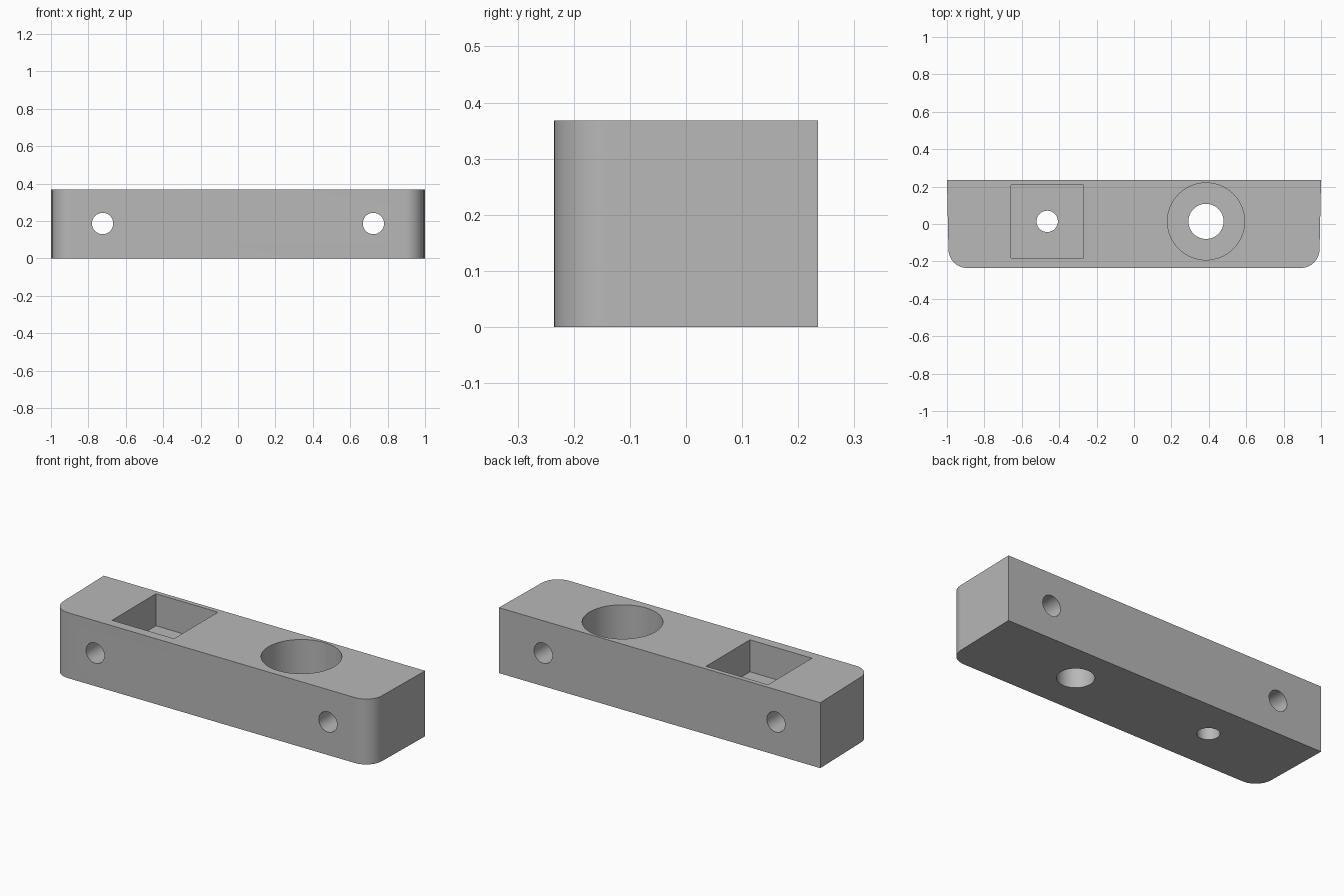
import bpy, bmesh, math
from mathutils import Vector

if "Cube" in bpy.data.objects:
    bpy.data.objects.remove(bpy.data.objects["Cube"])

H = 0.368          # block height
BACK, FRONT = 0.235, -0.235
R = 0.1            # front corner radius

grey = bpy.data.materials.new("light_grey")
grey.diffuse_color = (0.48, 0.48, 0.48, 1)
grey.use_nodes = True
grey.node_tree.nodes["Principled BSDF"].inputs["Base Color"].default_value = grey.diffuse_color


def block():
    """Bar with slightly tapered ends and rounded front corners."""
    half = [(0.992 - R + R * math.sin(a), FRONT + R - R * math.cos(a))
            for a in (math.radians(90 * i / 16) for i in range(17))]
    half.append((1.0, BACK))
    outline = half + [(-x, y) for x, y in reversed(half)]
    bm = bmesh.new()
    face = bm.faces.new([bm.verts.new((x, y, 0)) for x, y in outline])
    new = bmesh.ops.extrude_face_region(bm, geom=[face])["geom"]
    bmesh.ops.translate(bm, vec=Vector((0, 0, H)),
                        verts=[v for v in new if isinstance(v, bmesh.types.BMVert)])
    bmesh.ops.recalc_face_normals(bm, faces=bm.faces[:])
    mesh = bpy.data.meshes.new("mounting_block")
    bm.to_mesh(mesh)
    bm.free()
    mesh.materials.append(grey)
    ob = bpy.data.objects.new("mounting_block", mesh)
    bpy.context.collection.objects.link(ob)
    return ob


def cut(ob, cutter):
    """Subtract the cutter, then remove it."""
    cutter.hide_render = True
    cutter.data.materials.append(grey)
    mod = ob.modifiers.new("cut", 'BOOLEAN')
    mod.operation, mod.solver, mod.object = 'DIFFERENCE', 'EXACT', cutter
    bpy.context.view_layer.objects.active = ob
    bpy.ops.object.modifier_apply(modifier=mod.name)
    bpy.data.objects.remove(cutter)


def cylinder(r, depth, loc, rot=(0, 0, 0)):
    bpy.ops.mesh.primitive_cylinder_add(vertices=64, radius=r, depth=depth,
                                        location=loc, rotation=rot)
    return bpy.context.object


body = block()

# Square pocket with its through hole
floor = H - 0.18
bpy.ops.mesh.primitive_cube_add(size=1, location=(-0.464, 0.014, floor + 0.25))
pocket = bpy.context.object
pocket.scale = (0.386, 0.39, 0.5)
cut(body, pocket)
cut(body, cylinder(0.057, 1, (-0.464, 0.014, 0.2)))

# Round counterbore with its through hole
floor = H - 0.22
cut(body, cylinder(0.206, 0.5, (0.385, 0.014, floor + 0.25)))
cut(body, cylinder(0.094, 1, (0.385, 0.014, 0.2)))

# Cross holes running front to back
for side in (-1, 1):
    cut(body, cylinder(0.057, 1, (side * 0.724, 0, 0.186), (math.pi / 2, 0, 0)))

# Smooth round walls, crisp edges
bpy.ops.object.select_all(action='DESELECT')
body.select_set(True)
bpy.context.view_layer.objects.active = body
bpy.ops.object.shade_smooth_by_angle(angle=math.radians(30))
